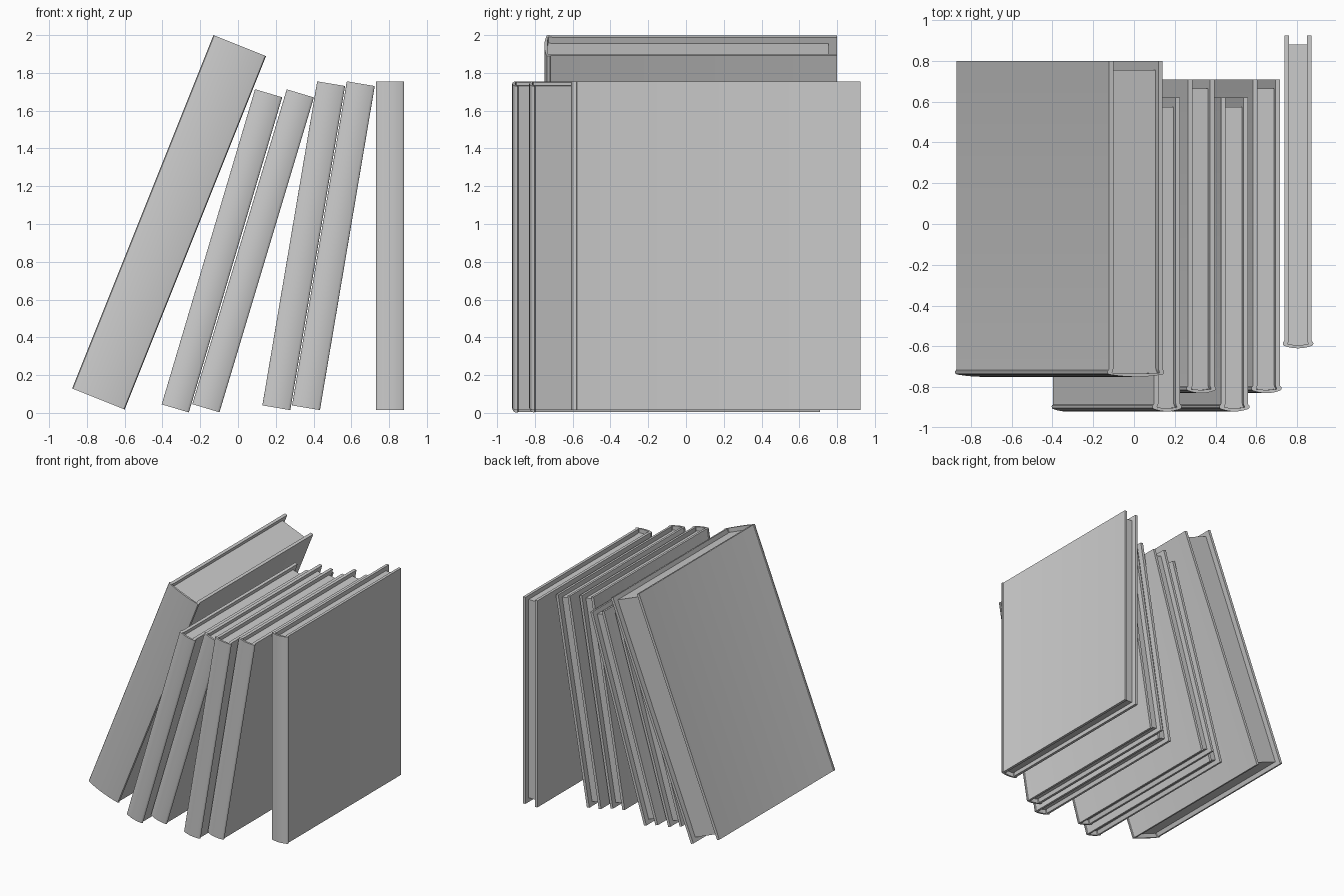
import bpy, bmesh, math

if "Cube" in bpy.data.objects:
    bpy.data.objects.remove(bpy.data.objects["Cube"])

def prism(name, outline, z0, z1):
    """Extrude a closed (x, y) outline from z0 to z1."""
    bm = bmesh.new()
    face = bm.faces.new([bm.verts.new((x, y, z0)) for x, y in outline])
    ext = bmesh.ops.extrude_face_region(bm, geom=[face])
    verts = [g for g in ext["geom"] if isinstance(g, bmesh.types.BMVert)]
    bmesh.ops.translate(bm, verts=verts, vec=(0, 0, z1 - z0))
    bmesh.ops.recalc_face_normals(bm, faces=bm.faces)
    mesh = bpy.data.meshes.new(name)
    bm.to_mesh(mesh)
    bm.free()
    obj = bpy.data.objects.new(name, mesh)
    bpy.context.collection.objects.link(obj)
    bpy.ops.object.select_all(action='DESELECT')
    obj.select_set(True)
    bpy.context.view_layer.objects.active = obj
    bpy.ops.object.shade_smooth_by_angle(angle=math.radians(35))
    return obj

def mirrored(right):
    """Right half (ending near the middle) followed by its mirror image."""
    return right + [(-x, y) for x, y in reversed(right)]

def arc(half, y_end, y_mid, steps=6):
    """Shallow curve from x = half towards the middle."""
    pts = []
    for i in range(steps):
        x = half * (1 - (i + 0.5) / steps)
        pts.append((x, y_mid + (y_end - y_mid) * (x / half) ** 2))
    return pts

def book(label, cx, cz, y0, y1, width, height, tilt):
    w = width / 2
    c = w - 0.008          # outer face of the boards
    i = c - 0.023          # inner face of the boards
    # flared hinge and rounded spine
    outer = [(c, y1), (c, y0 + 0.040), (c + 0.002, y0 + 0.033),
             (w - 0.001, y0 + 0.029), (w, y0 + 0.024), (w - 0.001, y0 + 0.018),
             (w - 0.005, y0 + 0.013)] + arc(w - 0.008, y0 + 0.012, y0)
    hinge = [(i, y0 + 0.040), (i + 0.003, y0 + 0.030), (i + 0.007, y0 + 0.022),
             (i + 0.004, y0 + 0.018)] + arc(i, y0 + 0.020, y0 + 0.016)
    # the cover is a U: outside loop, then back along the inside
    shell = mirrored(outer) + list(reversed(mirrored([(i, y1)] + hinge)))
    cover = prism(label + "_cover", shell, -height / 2, height / 2)
    # page block, recessed at head, tail and fore-edge
    r = 0.035
    pages = prism(label + "_pages", mirrored([(i, y1 - 0.045)] + hinge),
                  -height / 2 + r, height / 2 - r)
    for o in (cover, pages):
        o.location = (cx, 0, cz)
        o.rotation_euler = (0, math.radians(tilt), 0)

# leaning row: label, centre x, centre z, spine y, fore-edge y, width, height, tilt
for b in [
    ("thick_book", -0.365, 1.009, -0.75, 0.80, 0.30, 2.015, 21.8),
    ("second_book", -0.085, 0.858, -0.92, 0.62, 0.150, 1.74, 16.5),
    ("third_book", 0.080, 0.858, -0.83, 0.71, 0.150, 1.74, 16.7),
    ("fourth_book", 0.348, 0.885, -0.92, 0.62, 0.150, 1.74, 9.6),
    ("fifth_book", 0.505, 0.885, -0.83, 0.71, 0.150, 1.74, 9.6),
    ("upright_book", 0.805, 0.885, -0.61, 0.925, 0.150, 1.74, 0.0),
]:
    book(*b)
